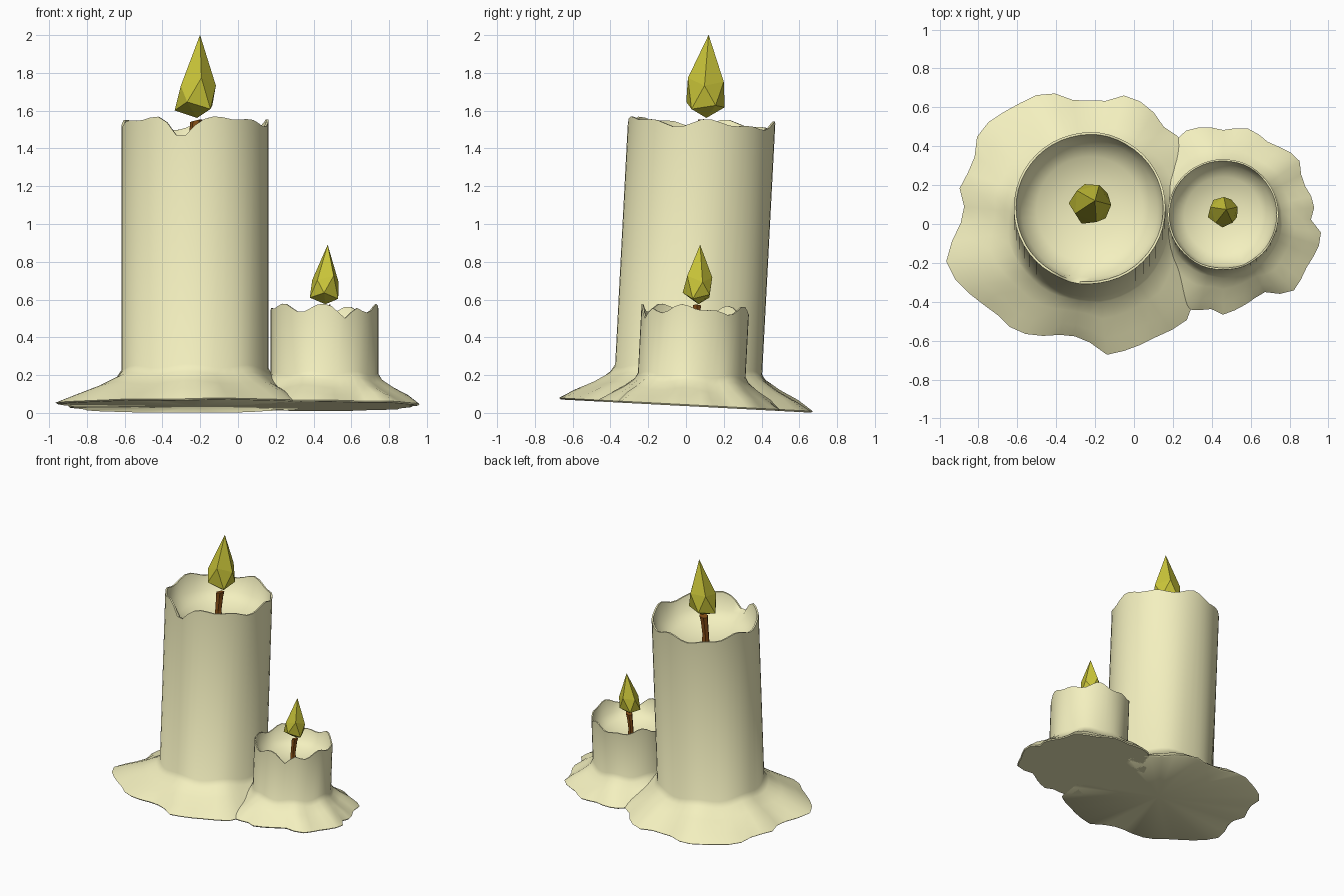
import bpy, bmesh
from math import sin, cos, pi, atan2, hypot, radians, exp

if "Cube" in bpy.data.objects:
    bpy.data.objects.remove(bpy.data.objects["Cube"])

TILT = radians(-3)          # the whole group leans slightly back
SEG = 48


def material(name, rgb):
    m = bpy.data.materials.new(name)
    m.diffuse_color = (*rgb, 1)
    m.use_nodes = True
    m.node_tree.nodes["Principled BSDF"].inputs["Base Color"].default_value = m.diffuse_color
    return m


WAX = material("wax", (0.9, 0.87, 0.52))
FLAME = material("flame_yellow", (0.58, 0.55, 0.04))
WICK = material("wick_brown", (0.25, 0.08, 0.008))


def loft(name, rings, mat, smooth=None):
    """Skin rings of points; a ring with one point closes the end."""
    bm = bmesh.new()
    vs = [[bm.verts.new(p) for p in ring] for ring in rings]
    for a, b in zip(vs, vs[1:]):
        n = max(len(a), len(b))
        for i in range(n):
            j = (i + 1) % n
            if len(a) == 1:
                bm.faces.new((a[0], b[j], b[i]))
            elif len(b) == 1:
                bm.faces.new((a[i], a[j], b[0]))
            else:
                bm.faces.new((a[i], a[j], b[j], b[i]))
    bmesh.ops.recalc_face_normals(bm, faces=bm.faces)
    me = bpy.data.meshes.new(name)
    bm.to_mesh(me)
    bm.free()
    me.materials.append(mat)
    ob = bpy.data.objects.new(name, me)
    bpy.context.collection.objects.link(ob)
    ob.rotation_euler.x = TILT
    if smooth:
        bpy.context.view_layer.objects.active = ob
        ob.select_set(True)
        bpy.ops.object.shade_smooth_by_angle(angle=radians(smooth))
        ob.select_set(False)
    return ob


def polar(outline, cx, cy):
    """Radius of a star-shaped outline at each of SEG angles."""
    pts = sorted((atan2(y - cy, x - cx) % (2 * pi), hypot(x - cx, y - cy)) for x, y in outline)
    pts = [(pts[-1][0] - 2 * pi, pts[-1][1])] + pts + [(pts[0][0] + 2 * pi, pts[0][1])]
    out = []
    for i in range(SEG):
        a = 2 * pi * i / SEG
        for (a0, r0), (a1, r1) in zip(pts, pts[1:]):
            if a0 <= a <= a1:
                out.append(r0 + (r1 - r0) * (a - a0) / max(a1 - a0, 1e-6))
                break
    return out


def candle(name, cx, cy, r, foot, top, floor, outline, notch, phase):
    skirt = polar(outline, cx, cy)
    ang = [2 * pi * i / SEG for i in range(SEG)]

    def ring(radius, height):
        return [(cx + radius(i) * cos(a), cy + radius(i) * sin(a), height(i))
                for i, a in enumerate(ang)]

    # uneven melted rim with one deeper notch at the front
    def rim(i):
        a = ang[i]
        return (top + 0.016 * sin(5 * a + phase) + 0.013 * sin(9 * a + 2 * phase)
                - 0.07 * exp(-((a - notch) / 0.16) ** 2))

    def spread(t):
        return lambda i: r + (skirt[i] - r) * t

    def flow(h):            # folds running down the wax skirt
        return lambda i: h + 0.01 * sin(7 * ang[i] + phase)

    depth = top - floor
    rings = [
        [(cx, cy, 0.036)],
        ring(spread(0.97), lambda i: 0.036),
        ring(spread(1), lambda i: 0.044),
        ring(spread(0.72), flow(0.044 + (foot - 0.044) * 0.28)),
        ring(spread(0.38), flow(0.044 + (foot - 0.044) * 0.56)),
        ring(spread(0.1), flow(0.044 + (foot - 0.044) * 0.86)),
        ring(lambda i: r, flow(foot + 0.015)),
        ring(lambda i: r, rim),
        ring(lambda i: r * 0.97, rim),
        ring(lambda i: r * 0.9, lambda i: floor + depth * 0.5),
        ring(lambda i: r * 0.7, lambda i: floor + depth * 0.25),
        ring(lambda i: r * 0.4, lambda i: floor + depth * 0.08),
        [(cx, cy, floor)],
    ]
    loft(name, rings, WAX, 50)


def wick(name, cx, cy, r, z0, z1):
    h = z1 - z0
    rings = [[(cx, cy, z0)]]
    for t, k, dx in ((0, 1.1, 0), (0.45, 0.85, -0.004), (0.85, 0.95, 0.003), (1, 1.1, 0.008)):
        rings.append([(cx + dx + r * k * cos(i * pi / 3), cy + r * k * sin(i * pi / 3),
                       z0 + h * t + (0.25 * r * cos(i * pi / 3) if t == 1 else 0))
                      for i in range(6)])
    rings.append([(cx + 0.008, cy, z1)])
    loft(name, rings, WICK)


def flame(name, cx, cy, z0, z1, r, turn):
    """Stretched twenty-sided drop: point, two staggered rings of five, point."""
    h = z1 - z0
    bm = bmesh.new()
    lo = bm.verts.new((cx + 0.1 * r, cy + 0.1 * r, z0))
    hi = bm.verts.new((cx + 0.25 * r, cy, z1))

    def five(rad, z, off, dx):
        return [bm.verts.new((cx + dx + rad * cos(turn + (i + off) * 2 * pi / 5),
                              cy + rad * sin(turn + (i + off) * 2 * pi / 5),
                              z + 0.05 * h * sin(2.4 * i + turn))) for i in range(5)]
    a = five(r, z0 + 0.13 * h, 0, 0)
    b = five(r * 0.93, z0 + 0.42 * h, 0.5, 0.1 * r)
    for i in range(5):
        j = (i + 1) % 5
        bm.faces.new((lo, a[j], a[i]))
        bm.faces.new((a[i], a[j], b[i]))
        bm.faces.new((a[j], b[j], b[i]))
        bm.faces.new((b[i], b[j], hi))
    me = bpy.data.meshes.new(name)
    bm.to_mesh(me)
    bm.free()
    me.materials.append(FLAME)
    ob = bpy.data.objects.new(name, me)
    bpy.context.collection.objects.link(ob)
    ob.rotation_euler.x = TILT


# puddle outlines seen from above
BIG = [(-.97, -.22), (-.94, -.1), (-.86, .05), (-.9, .2), (-.82, .3), (-.8, .48), (-.62, .6),
       (-.45, .68), (-.3, .63), (-.15, .63), (-.05, .66), (.07, .61), (.15, .5), (.26, .42),
       (.34, .2), (.36, -.05), (.33, -.25), (.27, -.5), (.1, -.59), (-.17, -.68), (-.25, -.58),
       (-.4, -.57), (-.52, -.58), (-.63, -.54), (-.72, -.45), (-.87, -.34)]
SMALL = [(.27, .48), (.37, .5), (.45, .48), (.59, .49), (.7, .41), (.8, .37), (.85, .33),
         (.86, .22), (.93, .1), (.91, .02), (.97, -.06), (.89, -.22), (.81, -.36), (.66, -.35),
         (.55, -.43), (.46, -.47), (.4, -.44), (.25, -.44), (.14, -.3), (.07, -.1), (.06, .1),
         (.14, .32)]

# large candle
candle("large_candle", -0.228, 0.002, 0.39, 0.215, 1.535, 1.31, BIG, radians(258), 0.6)
wick("large_wick", -0.23, 0.012, 0.03, 1.29, 1.55)
flame("large_flame", -0.228, 0.015, 1.565, 2.005, 0.108, 0.55)

# small candle
candle("small_candle", 0.458, 0.02, 0.285, 0.185, 0.55, 0.38, SMALL, radians(293), 2.1)
wick("small_wick", 0.457, 0.028, 0.023, 0.36, 0.57)
flame("small_flame", 0.455, 0.028, 0.578, 0.893, 0.079, 0.95)
